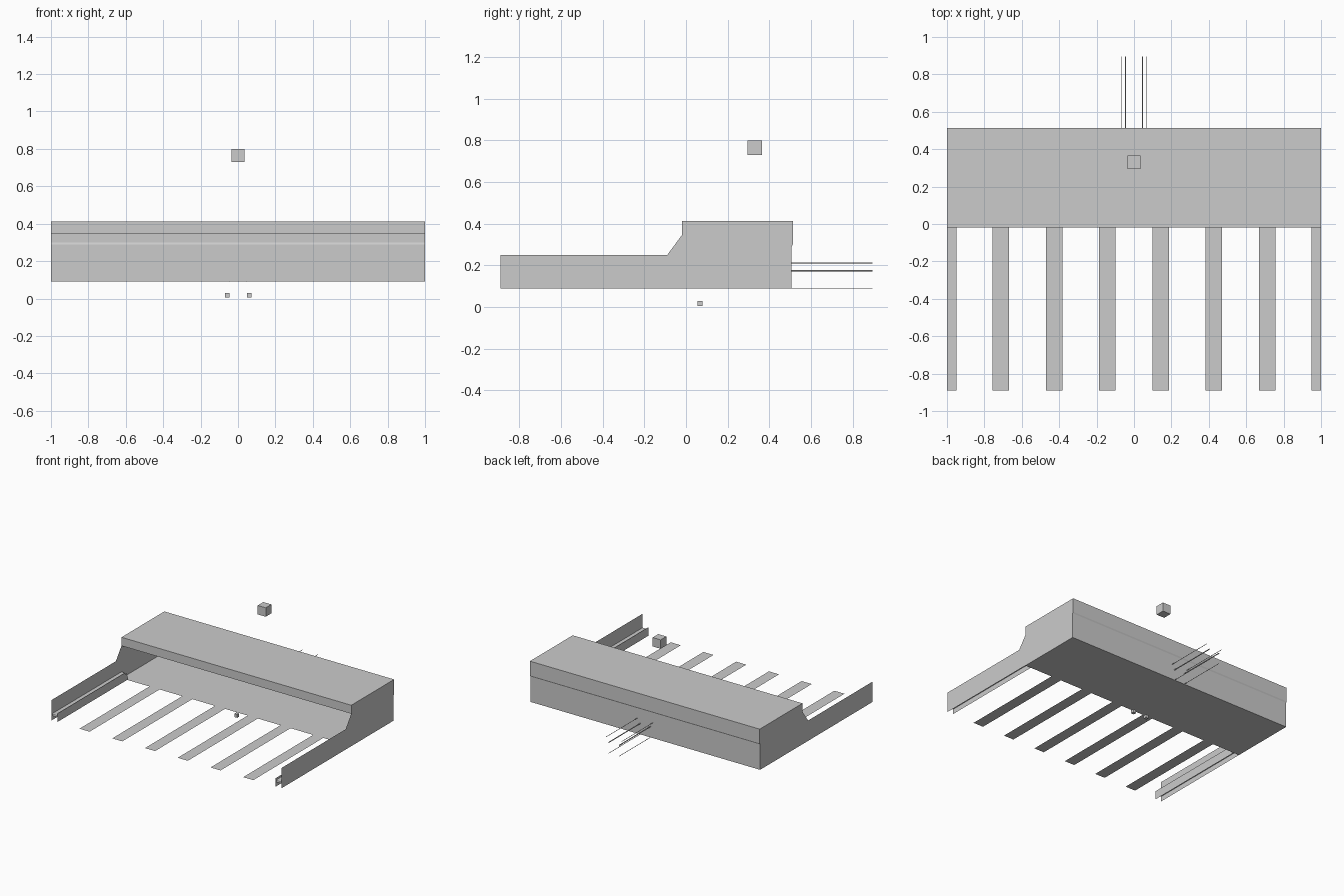
import bpy
import bmesh
from mathutils import Vector

if "Cube" in bpy.data.objects:
    bpy.data.objects.remove(bpy.data.objects["Cube"])


def mesh_object(name, faces):
    """Make an object from a list of polygons given as corner points."""
    bm = bmesh.new()
    for corners in faces:
        bm.faces.new([bm.verts.new(Vector(c)) for c in corners])
    bmesh.ops.remove_doubles(bm, verts=bm.verts, dist=1e-5)
    mesh = bpy.data.meshes.new(name)
    bm.to_mesh(mesh)
    bm.free()
    obj = bpy.data.objects.new(name, mesh)
    bpy.context.collection.objects.link(obj)
    return obj


def sheet(profile, x0, x1):
    """Faces swept across x along an open (y, z) profile."""
    return [[(x0, *a), (x1, *a), (x1, *b), (x0, *b)]
            for a, b in zip(profile, profile[1:])]


def cube(name, size, location):
    bpy.ops.mesh.primitive_cube_add(size=size, location=location)
    bpy.context.object.name = name


FRONT, HOOD, BACK = -0.89, -0.02, 0.512
FLOOR, TOP = 0.09, 0.412

# hood: front strip, roof, back wall with a slight step, floor
shell = [(HOOD, 0.345), (HOOD, TOP), (BACK, TOP), (BACK, 0.30),
         (BACK - 0.005, 0.29), (BACK - 0.005, FLOOR), (HOOD, FLOOR)]
mesh_object("hood_shell", sheet(shell, -1, 1))

# side walls with sloped shoulder
side = [(FRONT, FLOOR), (BACK - 0.005, FLOOR), (BACK - 0.005, 0.29), (BACK, 0.30),
        (BACK, TOP), (HOOD, TOP), (HOOD, 0.345), (-0.09, 0.25), (FRONT, 0.25)]
for label, s in (("left", -1), ("right", 1)):
    mesh_object(label + "_side_wall", [[(s, y, z) for y, z in side]])

    # inner rail: ledge on the wall with an upright lip
    lip = [(s * 0.95, FRONT, FLOOR), (s * 0.95, HOOD, FLOOR),
           (s * 0.95, HOOD, 0.125), (s * 0.95, -0.055, 0.157),
           (s * 0.95, FRONT, 0.157)]
    ledges = sheet([(FRONT, 0.13), (HOOD, 0.13)], s * 0.95, s)
    ledges += sheet([(FRONT, 0.14), (HOOD, 0.14)], s * 0.95, s)
    mesh_object(label + "_rail", [lip] + ledges)

# floor slats reaching forward
for i in range(6):
    x = (i - 2.5) * 0.285
    mesh_object("floor_slat", sheet([(FRONT, FLOOR), (HOOD, FLOOR)], x - 0.044, x + 0.044))

# thin rods out of the back
for x, z, r in ((0.045, 0.175, 0.004), (0.068, 0.212, 0.002), (0.045, 0.09, 0.002)):
    for s in (-1, 1):
        bpy.ops.mesh.primitive_cylinder_add(
            vertices=6, radius=r, depth=0.39,
            location=(s * x, 0.70, z), rotation=(1.5708, 0, 0))
        bpy.context.object.name = "back_rod"

# floating blocks above and below
cube("upper_block", 0.07, (0, 0.33, 0.765))
for x in (-0.058, 0.06):
    cube("lower_block", 0.025, (x, 0.067, 0.0175))
